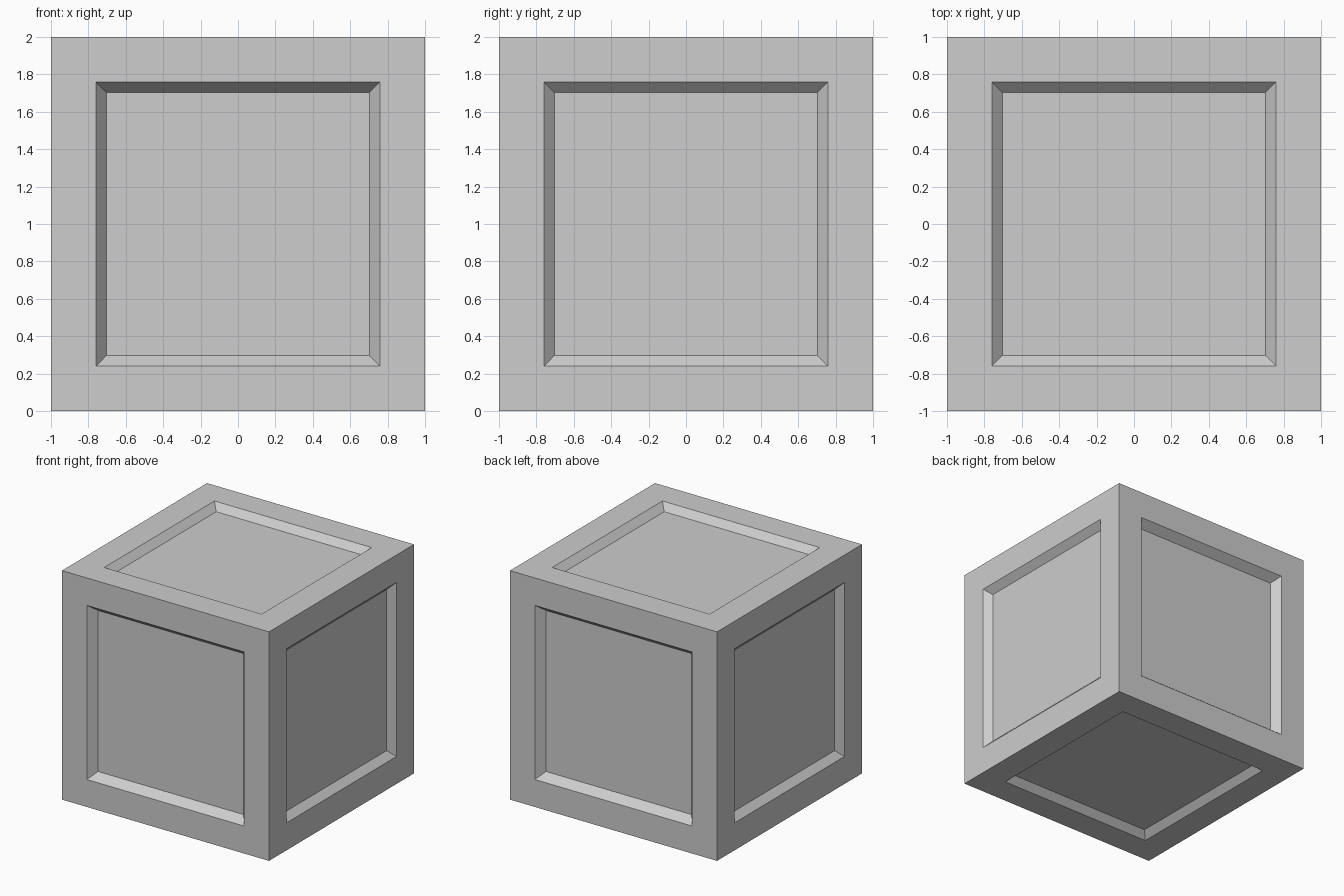
import bpy
import bmesh
from mathutils import Matrix

BORDER = 0.24        # width of the flat frame around each panel
SLOPE = 0.057        # width of the sloped recess wall
DEPTH = 0.057        # recess depth on the sides, top and bottom
DEPTH_Y = 0.073      # recess depth on the front and back

old = bpy.data.objects.get("Cube")
if old:
    bpy.data.objects.remove(old, do_unlink=True)

# Plain grey material
grey = bpy.data.materials.new("mid_grey")
grey.use_nodes = True
colour = (0.61, 0.61, 0.61, 1.0)
grey.diffuse_color = colour
grey.node_tree.nodes["Principled BSDF"].inputs["Base Color"].default_value = colour

# Crate body standing on the ground
bm = bmesh.new()
bmesh.ops.create_cube(bm, size=2.0, matrix=Matrix.Translation((0, 0, 1)))
bm.normal_update()
panels = list(bm.faces)

# Flat frame, then a sunken panel with sloped walls on every side
for panel in panels:
    bmesh.ops.inset_individual(bm, faces=[panel], thickness=BORDER,
                               use_even_offset=True)
    panel.normal_update()
    depth = DEPTH_Y if abs(panel.normal.y) > 0.5 else DEPTH
    bmesh.ops.inset_individual(bm, faces=[panel], thickness=SLOPE, depth=-depth,
                               use_even_offset=True)

bm.normal_update()
mesh = bpy.data.meshes.new("panelled_crate")
bm.to_mesh(mesh)
bm.free()
mesh.materials.append(grey)
crate = bpy.data.objects.new("panelled_crate", mesh)
bpy.context.scene.collection.objects.link(crate)
